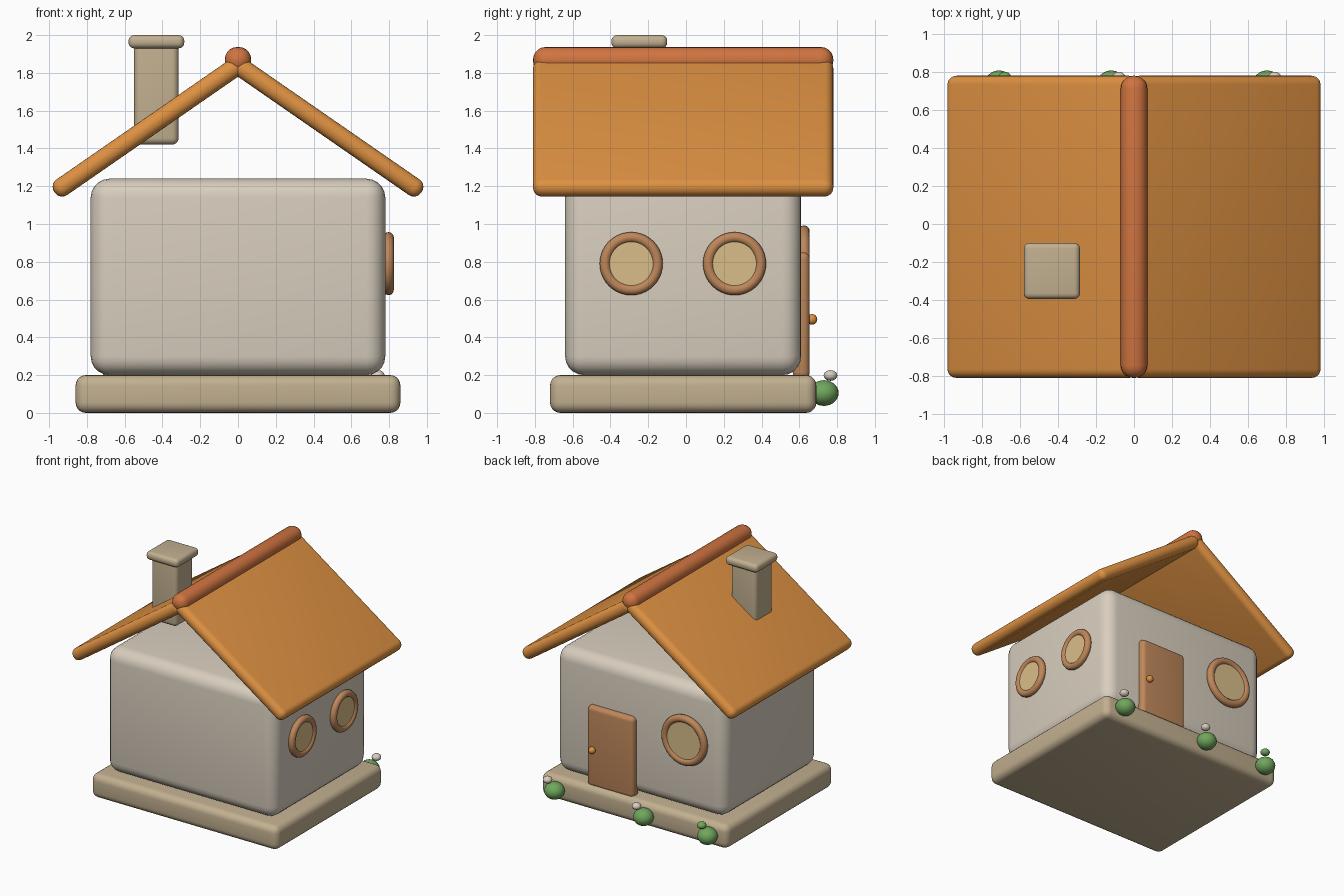
import bpy
import math

cube = bpy.data.objects.get("Cube")
if cube:
    bpy.data.objects.remove(cube, do_unlink=True)


def material(name, srgb):
    colour = [(c / 255 / 12.92 if c < 11 else ((c / 255 + 0.055) / 1.055) ** 2.4) for c in srgb] + [1]
    mat = bpy.data.materials.new(name)
    mat.use_nodes = True
    mat.diffuse_color = colour
    bsdf = next(n for n in mat.node_tree.nodes if n.type == 'BSDF_PRINCIPLED')
    bsdf.inputs["Base Color"].default_value = colour
    return mat


PLASTER = material("pale plaster", (216, 206, 190))
STONE = material("tan stone", (194, 176, 144))
ROOF = material("orange roof", (222, 145, 66))
RIDGE = material("rust ridge", (208, 116, 64))
WOOD = material("brown wood", (190, 135, 90))
GLASS = material("warm glass", (218, 190, 138))
LEAF = material("leaf green", (112, 166, 92))


def finish(name, mat):
    obj = bpy.context.object
    obj.name = name
    obj.data.materials.append(mat)
    bpy.ops.object.shade_smooth_by_angle(angle=math.radians(40))
    return obj


def rounded_box(name, centre, size, bevel, mat, tilt=0):
    """Box with rounded edges, optionally tilted about y."""
    bpy.ops.mesh.primitive_cube_add(size=1, location=centre)
    obj = bpy.context.object
    obj.scale = size
    bpy.ops.object.transform_apply(location=False, rotation=False, scale=True)
    mod = obj.modifiers.new("rounding", 'BEVEL')
    mod.width = bevel
    mod.segments = 5
    bpy.ops.object.modifier_apply(modifier=mod.name)
    obj.rotation_euler.y = tilt
    return finish(name, mat)


def ball(name, centre, radii, mat):
    bpy.ops.mesh.primitive_uv_sphere_add(segments=24, ring_count=14, radius=1, location=centre)
    bpy.context.object.scale = radii
    bpy.ops.object.transform_apply(location=False, rotation=False, scale=True)
    return finish(name, mat)


def round_window(name, centre, rotation, major, minor):
    """Ring frame with a flat pane inside."""
    bpy.ops.mesh.primitive_torus_add(location=centre, rotation=rotation, major_radius=major,
                                     minor_radius=minor, major_segments=40, minor_segments=12)
    finish(name + "_frame", WOOD)
    bpy.ops.mesh.primitive_cylinder_add(vertices=40, radius=major, depth=0.03,
                                        location=centre, rotation=rotation)
    finish(name + "_pane", GLASS)


MID_Y = -0.015

# Base and walls
rounded_box("stone_base", (0, MID_Y, 0.1), (1.72, 1.41, 0.2), 0.055, STONE)
rounded_box("walls", (0, MID_Y, 0.72), (1.56, 1.25, 1.04), 0.1, PLASTER)

# Roof slopes, mirrored, with a ridge roll on top
tilt = math.atan2(0.623, 0.9)
for side, label in ((1, "left"), (-1, "right")):
    rounded_box("roof_slope_" + label, (side * 0.48, MID_Y, 1.508), (1.195, 1.59, 0.1),
                0.047, ROOF, side * tilt)
rounded_box("roof_ridge", (0, MID_Y, 1.867), (0.14, 1.59, 0.14), 0.066, RIDGE)

# Chimney
rounded_box("chimney_stack", (-0.432, -0.247, 1.69), (0.235, 0.235, 0.54), 0.035, STONE)
rounded_box("chimney_cap", (-0.432, -0.247, 1.965), (0.295, 0.295, 0.07), 0.03, STONE)

# Round windows
for label, y in (("front", -0.29), ("rear", 0.257)):
    round_window("side_window_" + label, (0.797, y, 0.79), (0, math.pi / 2, 0), 0.139, 0.028)
round_window("back_window", (-0.425, 0.625, 0.785), (math.pi / 2, 0, 0), 0.178, 0.03)

# Door and knob
rounded_box("door", (0.245, 0.61, 0.515), (0.43, 0.09, 0.67), 0.035, WOOD)
ball("door_knob", (0.4, 0.667, 0.495), (0.028, 0.028, 0.028), ROOF)

# Bushes, each with a small bud
for i, (x, shift, bud) in enumerate(((0.7, 0.04, PLASTER), (-0.12, 0.04, PLASTER), (-0.71, 0.03, LEAF)), 1):
    ball(f"bush_{i}", (x, 0.73, 0.105), (0.078, 0.078, 0.068), LEAF)
    ball(f"bush_bud_{i}", (x + shift, 0.765, 0.198), (0.036, 0.036, 0.028), bud)
